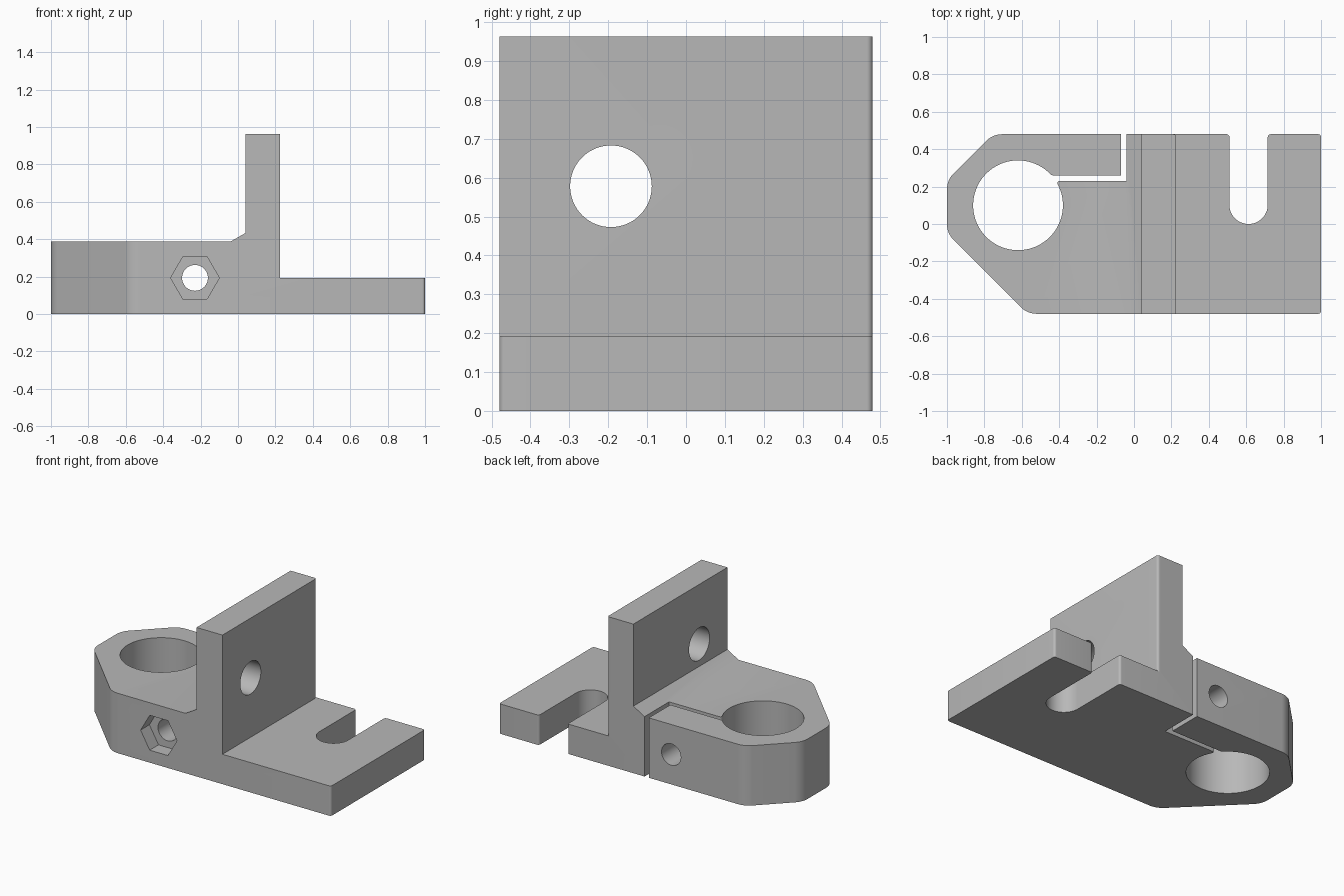
import bpy, bmesh, math
from mathutils import Vector, Matrix

old = bpy.data.objects.get("Cube")
if old:
    bpy.data.objects.remove(old, do_unlink=True)

grey = bpy.data.materials.new("plain_grey")
grey.use_nodes = True
colour = (0.48, 0.48, 0.48, 1)
grey.diffuse_color = colour
grey.node_tree.nodes["Principled BSDF"].inputs["Base Color"].default_value = colour


def rounded(points, steps=8):
    """Outline from (x, y, fillet radius) corners."""
    out = []
    for i, (x, y, r) in enumerate(points):
        p = Vector((x, y))
        if r == 0:
            out.append(p)
            continue
        a = (Vector(points[i - 1][:2]) - p).normalized()
        b = (Vector(points[(i + 1) % len(points)][:2]) - p).normalized()
        half = a.angle(b) / 2
        centre = p + (a + b).normalized() * r / math.sin(half)
        start = p + a * r / math.tan(half) - centre
        end = p + b * r / math.tan(half) - centre
        sweep = start.angle_signed(end)
        for k in range(steps + 1):
            out.append(centre + Matrix.Rotation(-sweep * k / steps, 2) @ start)
    return out


def arc(cx, cy, r, a0, a1, n):
    angles = [math.radians(a0 + (a1 - a0) * k / n) for k in range(n + 1)]
    return [(cx + r * math.cos(a), cy + r * math.sin(a), 0) for a in angles]


def prism(name, outline, low, high, axis="Z"):
    """Extrude an outline along Z, or an (x, z) outline along Y, or (y, z) along X."""
    place = {"Z": lambda u, v, w: (u, v, w),
             "Y": lambda u, v, w: (u, w, v),
             "X": lambda u, v, w: (w, u, v)}[axis]
    bm = bmesh.new()
    face = bm.faces.new([bm.verts.new(place(p[0], p[1], low)) for p in outline])
    new = bmesh.ops.extrude_face_region(bm, geom=[face])["geom"]
    shift = Vector(place(0, 0, high - low))
    bmesh.ops.translate(bm, verts=[g for g in new if isinstance(g, bmesh.types.BMVert)], vec=shift)
    bmesh.ops.recalc_face_normals(bm, faces=bm.faces)
    mesh = bpy.data.meshes.new(name)
    bm.to_mesh(mesh)
    bm.free()
    mesh.materials.append(grey)
    obj = bpy.data.objects.new(name, mesh)
    bpy.context.collection.objects.link(obj)
    return obj


# Plan outline, with the open slot, the clamp slit and the rod bore in one loop
D, BX, BY, BR = 0.48, -0.62, 0.1, 0.24
lower, upper = 0.23, 0.26
a_low = math.degrees(math.asin((lower - BY) / BR))
a_up = math.degrees(math.asin((upper - BY) / BR))
bore = arc(BX, BY, BR, a_low - 8, a_up - 352, 80)
edge_low = (*arc(BX, BY, BR, a_low, 0, 1)[0][:2], 0.012)
edge_up = (*arc(BX, BY, BR, a_up, 0, 1)[0][:2], 0.03)
plan = ([(-0.57, -D, 0.12), (1, -D, 0.015), (1, D, 0.015), (0.715, D, 0.015)]
        + arc(0.6125, 0.1025, 0.1025, 0, -180, 24)
        + [(0.51, D, 0.015), (-0.04, D, 0), (-0.04, lower, 0), edge_low]
        + bore
        + [edge_up, (-0.07, upper, 0), (-0.07, D, 0),
           (-0.755, D, 0.12), (-1, 0.235, 0.12), (-1, -0.05, 0.12)])
bracket = prism("clamp_bracket", rounded(plan), 0, 0.963)

# Cutters: space over the foot, space over the clamp, and the holes
foot_space = rounded([(0.225, -0.6, 0), (1.1, -0.6, 0), (1.1, 0.6, 0),
                      (0.2, 0.6, 0), (0.2, D, 0), (0.225, D, 0.015)])
clamp_space = [(-1.1, 0.387), (-0.04, 0.387), (0.04, 0.433), (0.04, 1.1), (-1.1, 1.1)]
cutters = [
    prism("foot_space_cutter", foot_space, 0.193, 1.1),
    prism("clamp_space_cutter", clamp_space, -0.6, 0.6, "Y"),
    prism("wall_hole_cutter", arc(-0.193, 0.578, 0.105, 0, 354.375, 63), -0.1, 0.4, "X"),
    prism("bolt_hole_cutter", arc(-0.23, 0.193, 0.069, 0, 352.5, 47), -0.6, 0.6, "Y"),
    prism("nut_pocket_cutter", arc(-0.23, 0.193, 0.13, 0, 300, 5), -0.6, -0.39, "Y"),
]
for cutter in cutters:
    mod = bracket.modifiers.new(cutter.name, "BOOLEAN")
    mod.operation = "DIFFERENCE"
    mod.solver = "EXACT"
    mod.object = cutter

# Apply the cuts, then drop the cutters
bpy.context.view_layer.update()
graph = bpy.context.evaluated_depsgraph_get()
mesh = bpy.data.meshes.new_from_object(bracket.evaluated_get(graph))
bracket.modifiers.clear()
bracket.data = mesh
for cutter in cutters:
    bpy.data.objects.remove(cutter, do_unlink=True)

bpy.ops.object.select_all(action="DESELECT")
bracket.select_set(True)
bpy.context.view_layer.objects.active = bracket
bpy.ops.object.shade_smooth_by_angle(angle=math.radians(30))
